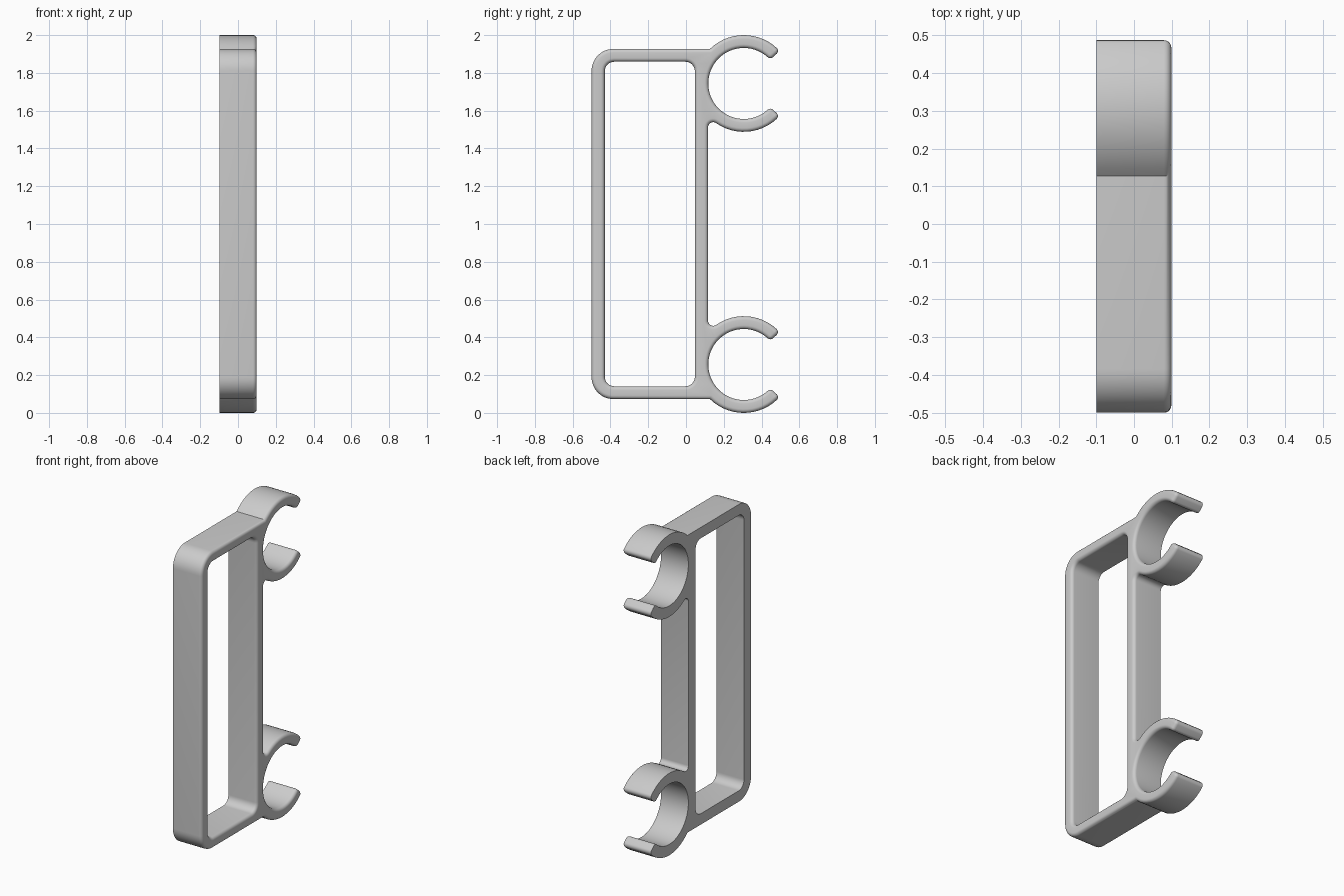
import bpy, bmesh
from math import sin, cos, asin, acos, atan2, pi, radians, hypot

cube = bpy.data.objects.get("Cube")
if cube:
    bpy.data.objects.remove(cube, do_unlink=True)

HALF = 0.099            # half depth along x
EDGE = 0.02             # rounding of the +x rim
TOP, BOTTOM = 1.927, 0.073
POST = 0.117            # outer face of the clip-side post
CY, CZ = 0.306, 1.744   # upper clip centre
R_OUT, R_IN = 0.256, 0.188
TIP, FILLET = 0.021, 0.027
MOUTH = radians(42)     # half opening angle of the clip


def arc(cy, cz, r, a0, a1):
    n = max(3, int(abs(a1 - a0) / radians(6) * min(1, 0.35 + r * 4)))
    return [(cy + r * cos(a0 + (a1 - a0) * i / n),
             cz + r * sin(a0 + (a1 - a0) * i / n)) for i in range(n + 1)]


def mirrored(points, z):
    return [(y, 2 * z - pz) for y, pz in reversed(points)]


def clean(points):
    return [p for i, p in enumerate(points)
            if hypot(p[0] - points[i - 1][0], p[1] - points[i - 1][1]) > 1e-4]


def clip_outline():
    """Open clip, clockwise from the top bar round to the post."""
    a_out = MOUTH + asin(TIP / (R_OUT - TIP))
    a_in = MOUTH + asin(TIP / (R_IN + TIP))
    start = pi - asin((TOP - CZ) / R_OUT)

    def corner(r, a, a0, a1):
        return arc(CY + r * cos(a), CZ + r * sin(a), TIP, a0, a1)

    # Rounded jaw tip
    jaw = corner(R_OUT - TIP, a_out, a_out, MOUTH - pi / 2)
    jaw += corner(R_IN + TIP, a_in, MOUTH - pi / 2, a_in - pi)
    # Fillet where the clip meets the post
    fy = POST + FILLET
    fz = CZ - ((R_OUT + FILLET) ** 2 - (CY - fy) ** 2) ** 0.5
    contact = atan2(CZ - fz, CY - fy)
    return (arc(CY, CZ, R_OUT, start, a_out) + jaw
            + arc(CY, CZ, R_IN, a_in, 2 * pi - a_in)
            + mirrored(jaw, CZ)
            + arc(CY, CZ, R_OUT, -a_out, contact - pi)
            + arc(fy, fz, FILLET, contact, pi))


# Outer outline, symmetric about mid height
r = 0.116
upper = arc(-0.5 + r, TOP - r, r, pi, pi / 2) + clip_outline()
outer = clean(upper + mirrored(upper, 1))

# Window outline, counter-clockwise
y0, y1, z1, r = -0.43, 0.047, 1.859, 0.05
window = arc(y1 - r, z1 - r, r, 0, pi / 2) + arc(y0 + r, z1 - r, r, pi / 2, pi)
window = clean(window + mirrored(window, 1))


def inset(points, d):
    """Move an outline into the solid, which lies to its right."""
    result = []
    for i, (y, z) in enumerate(points):
        py, pz = points[i - 1]
        ny, nz = points[(i + 1) % len(points)]
        la, lb = hypot(y - py, z - pz), hypot(ny - y, nz - z)
        a = ((z - pz) / la, (py - y) / la)
        b = ((nz - z) / lb, (y - ny) / lb)
        k = d / (1 + a[0] * b[0] + a[1] * b[1])
        result.append((y + k * (a[0] + b[0]), z + k * (a[1] + b[1])))
    return result


# Walls: straight from the sharp rim, then a quarter-round to the other face
layers = [(-HALF, 0)]
for i in range(6):
    t = pi / 2 * i / 5
    layers.append((HALF - EDGE + EDGE * sin(t), EDGE * (1 - cos(t))))

bm = bmesh.new()
caps = {0: [], len(layers) - 1: []}
for outline in (outer, window):
    previous = None
    for level, (x, d) in enumerate(layers):
        ring = [bm.verts.new((x, y, z)) for y, z in inset(outline, d)]
        n = len(ring)
        if previous:
            for i in range(n):
                j = (i + 1) % n
                bm.faces.new((previous[i], previous[j], ring[j], ring[i]))
        if level in caps:
            for i in range(n):
                pair = (ring[i], ring[(i + 1) % n])
                caps[level].append(bm.edges.get(pair) or bm.edges.new(pair))
        previous = ring

# Flat side faces with the window left open
for edges in caps.values():
    bmesh.ops.triangle_fill(bm, edges=edges, use_beauty=True, use_dissolve=False)
bmesh.ops.recalc_face_normals(bm, faces=bm.faces[:])

mesh = bpy.data.meshes.new("clip_frame")
bm.to_mesh(mesh)
bm.free()
frame = bpy.data.objects.new("clip_frame", mesh)
bpy.context.collection.objects.link(frame)

# Single grey plastic
grey = bpy.data.materials.new("light_grey")
grey.use_nodes = True
colour = (0.6, 0.6, 0.6, 1)
grey.diffuse_color = colour
grey.node_tree.nodes["Principled BSDF"].inputs["Base Color"].default_value = colour
mesh.materials.append(grey)

bpy.ops.object.select_all(action='DESELECT')
frame.select_set(True)
bpy.context.view_layer.objects.active = frame
bpy.ops.object.shade_smooth_by_angle(angle=radians(30))
